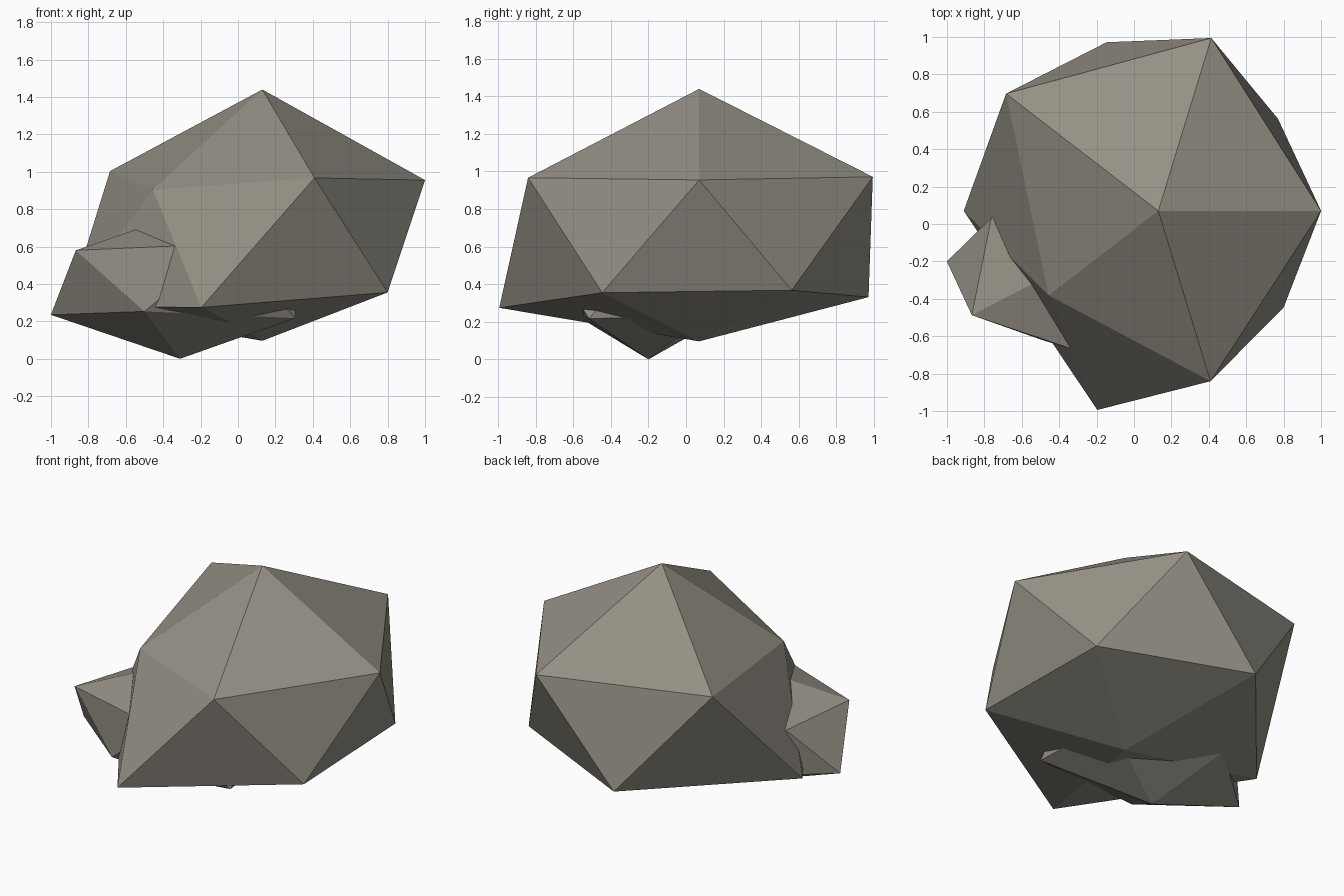
import bpy, bmesh
from mathutils import Vector

if "Cube" in bpy.data.objects:
    bpy.data.objects.remove(bpy.data.objects["Cube"])

# One flat stone colour
stone = bpy.data.materials.new("warm grey stone")
stone.diffuse_color = (0.30, 0.28, 0.235, 1)
stone.use_nodes = True
stone.node_tree.nodes["Principled BSDF"].inputs["Base Color"].default_value = stone.diffuse_color


def rock(name, centre, scale, radii):
    """Icosahedron whose corners are pushed in or out, then stretched.
    radii order: bottom, lower ring (5), upper ring (5), top."""
    bm = bmesh.new()
    bmesh.ops.create_icosphere(bm, subdivisions=1, radius=1)
    bm.verts.ensure_lookup_table()
    for v, r in zip(bm.verts, radii):
        p = v.co.normalized() * r
        v.co = Vector(centre) + Vector([a * s for a, s in zip(p, scale)])
    mesh = bpy.data.meshes.new(name)
    bm.to_mesh(mesh)
    bm.free()
    mesh.materials.append(stone)
    obj = bpy.data.objects.new(name, mesh)
    bpy.context.collection.objects.link(obj)
    return obj


# Main boulder
rock("large_rock", (0.13, 0.07, 0.6475), (1, 1.06, 0.707),
     [0.78, 0.926, 1.18, 1.163, 1.0, 0.884,
      1.01, 0.81, 1.125, 1.025, 0.973, 1.12])

# Small stone leaning into its left front side
rock("small_rock", (-0.31, -0.20, 0.4075), (1, 0.71, 0.5),
     [0.815, 0.85, 0.69, 0.772, 0.72, 0.80,
      0.93, 0.77, 0.625, 0.72, 0.72, 0.73])
